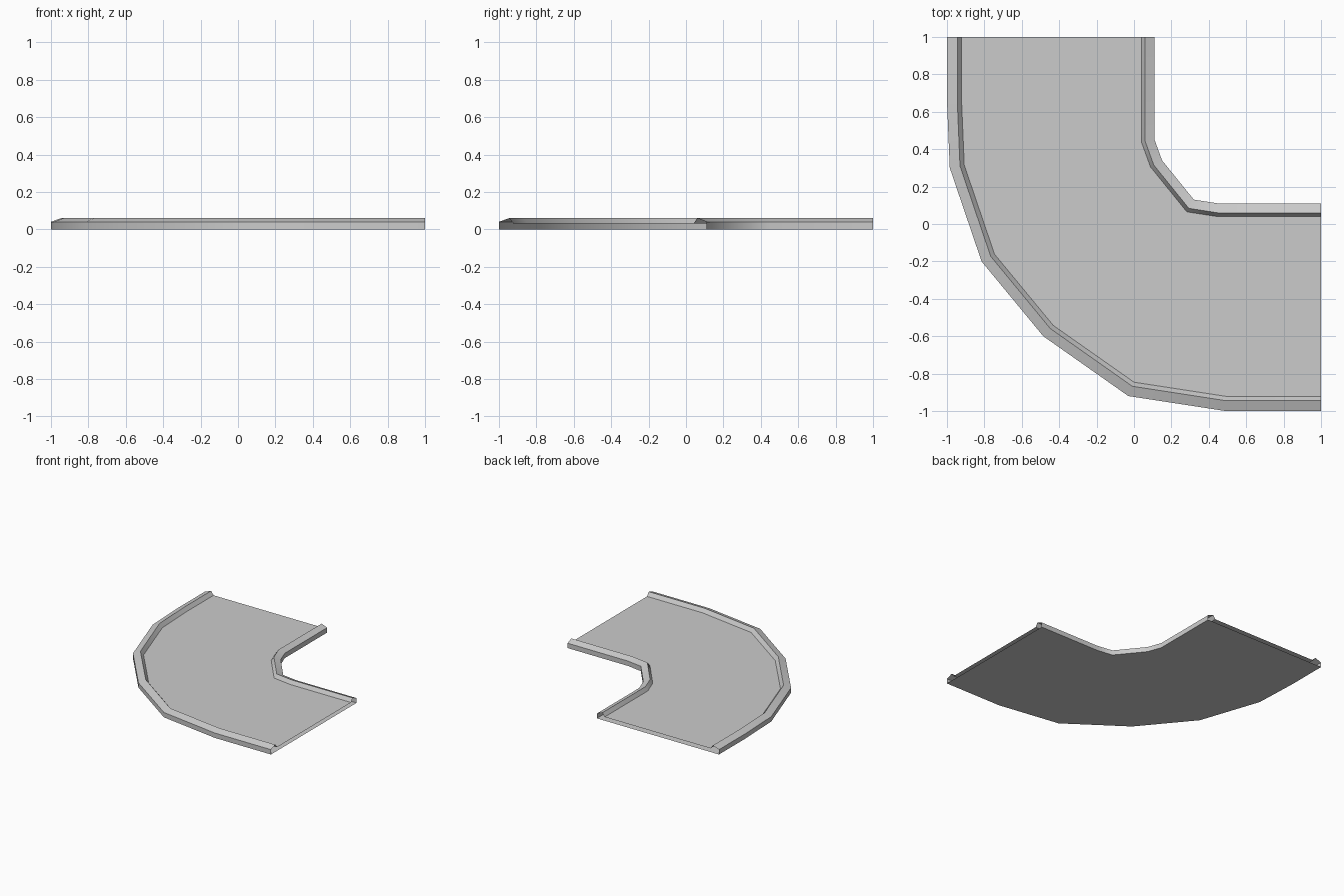
import bpy, math
from mathutils import Vector

if "Cube" in bpy.data.objects:
    bpy.data.objects.remove(bpy.data.objects["Cube"], do_unlink=True)

concrete = bpy.data.materials.new("light_grey_concrete")
concrete.use_nodes = True
GREY = (0.6, 0.6, 0.6, 1)
concrete.diffuse_color = GREY
concrete.node_tree.nodes["Principled BSDF"].inputs["Base Color"].default_value = GREY

DECK_Z, WALL_Z, RIDGE_Z = 0.03, 0.04, 0.06

# Plan lines of the two kerbs' outside walls, from the back end to the left end
outer_line = [(-1, 1), (-1, 0.66), (-0.985, 0.3), (-0.815, -0.2),
              (-0.485, -0.6), (-0.03, -0.92), (0.49, -1), (1, -1)]
inner_line = [(0.11, 1), (0.11, 0.45), (0.15, 0.34), (0.32, 0.13), (0.45, 0.11), (1, 0.11)]


def offset(line, dist):
    """Mitred parallel line; positive moves to the left of travel."""
    pts = [Vector(p) for p in line]
    dirs = [(b - a).normalized() for a, b in zip(pts, pts[1:])]
    normals = [Vector((-d.y, d.x)) for d in dirs]
    # ends stay flush with the square tile edges
    result = [pts[0] + Vector((dist, 0))]
    for p, n, m in zip(pts[1:-1], normals, normals[1:]):
        result.append(p + (n + m) * dist / (1 + n.dot(m)))
    return result + [pts[-1] + Vector((0, dist))]


def make_object(name, verts, faces):
    mesh = bpy.data.meshes.new(name)
    mesh.from_pydata(verts, [], faces)
    mesh.materials.append(concrete)
    obj = bpy.data.objects.new(name, mesh)
    bpy.context.collection.objects.link(obj)
    bpy.ops.object.select_all(action="DESELECT")
    obj.select_set(True)
    bpy.context.view_layer.objects.active = obj
    bpy.ops.object.shade_smooth_by_angle(angle=math.radians(45))
    return obj


def kerb(name, line, ridge, foot, flip):
    """Open-ended strip: upright wall, sloping top and short drop to the deck."""
    profile = [(0, 0), (0, WALL_Z), (ridge, RIDGE_Z), (foot, DECK_Z)]
    rows = [[(p.x, p.y, z) for p in offset(line, d)] for d, z in profile]
    n = len(line)
    faces = []
    for r in range(len(rows) - 1):
        for i in range(n - 1):
            a = r * n + i
            face = (a, a + 1, a + n + 1, a + n)
            faces.append(face[::-1] if flip else face)
    make_object(name, [v for row in rows for v in row], faces)


def slab(name, first, second, z, up):
    """Flat sheet between two plan lines."""
    loop = list(first) + list(reversed(second))
    order = list(range(len(loop)))
    make_object(name, [(p[0], p[1], z) for p in loop], [order if up else order[::-1]])


kerb("outer_kerb", outer_line, 0.055, 0.078, False)
kerb("inner_kerb", inner_line, -0.05, -0.07, True)
slab("road_deck", offset(outer_line, 0.078), offset(inner_line, -0.07), DECK_Z, True)
slab("road_underside", outer_line, inner_line, 0, False)
